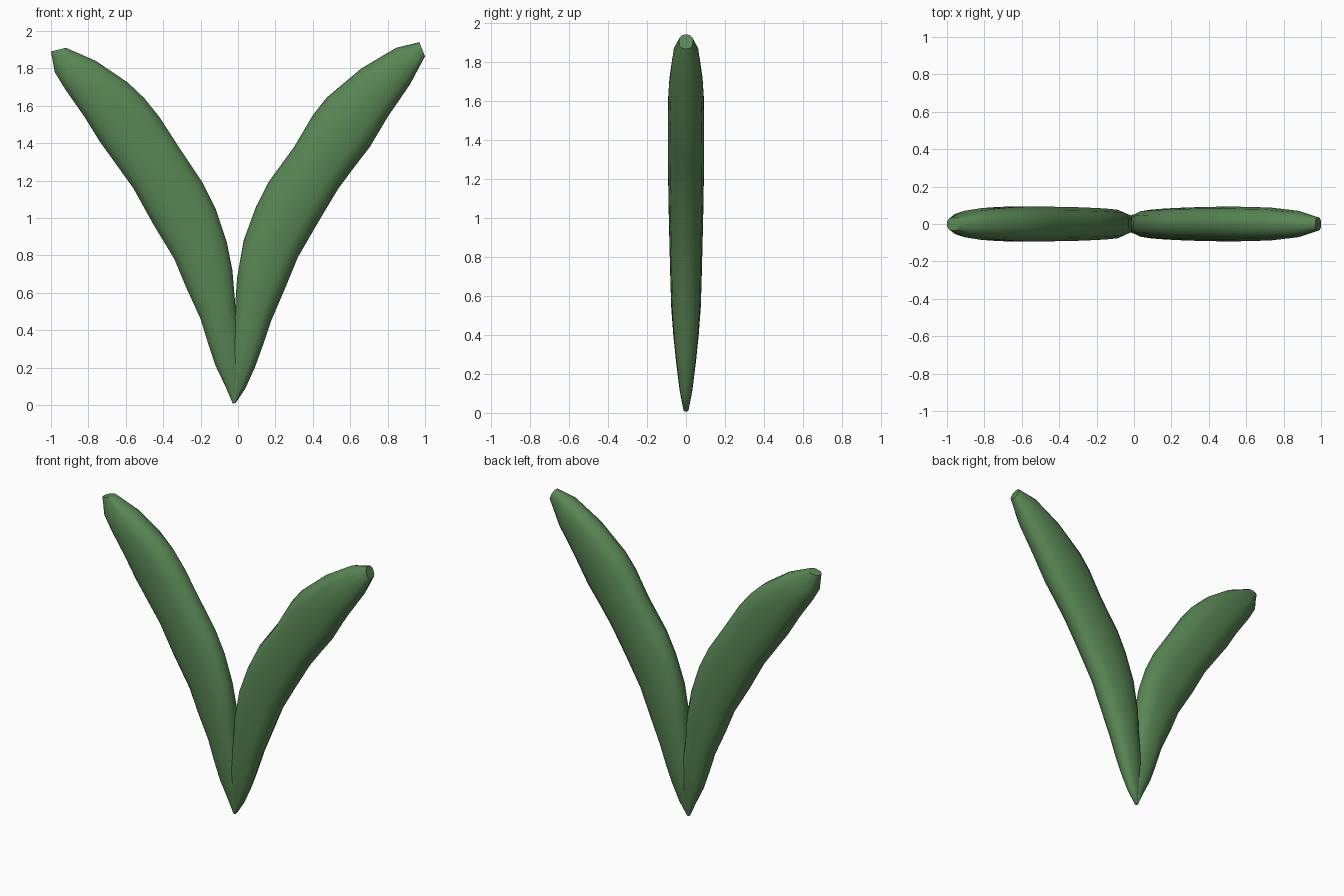
import bpy, bmesh, math

SIDES = 12
green = bpy.data.materials.new("leaf_green")
green.diffuse_color = (0.10, 0.24, 0.09, 1)


def section(phase, power=2.5):
    """Rounded-box section, scaled to fill -1..1 both ways."""
    pts = []
    for i in range(SIDES):
        a = 2 * math.pi * (i + phase) / SIDES
        c, s = math.cos(a), math.sin(a)
        pts.append((math.copysign(abs(c) ** (2 / power), c),
                    math.copysign(abs(s) ** (2 / power), s)))
    mu = max(abs(p[0]) for p in pts)
    mv = max(abs(p[1]) for p in pts)
    return [(u / mu, v / mv) for u, v in pts]


def leaf(name, rings, phase):
    """Loft rings given as outer x, outer z, inner x, inner z, half thickness."""
    bm = bmesh.new()
    loops = []
    for ox, oz, ix, iz, t in rings:
        cx, cz, dx, dz = (ox + ix) / 2, (oz + iz) / 2, (ox - ix) / 2, (oz - iz) / 2
        loops.append([bm.verts.new((cx + dx * u, t * v, cz + dz * u))
                      for u, v in section(phase)])
    for a, b in zip(loops, loops[1:]):
        for i in range(SIDES):
            j = (i + 1) % SIDES
            bm.faces.new((a[i], a[j], b[j], b[i]))
    bm.faces.new(loops[0])
    bm.faces.new(loops[-1])
    bmesh.ops.recalc_face_normals(bm, faces=bm.faces)
    me = bpy.data.meshes.new(name)
    bm.to_mesh(me)
    bm.free()
    me.materials.append(green)
    ob = bpy.data.objects.new(name, me)
    bpy.context.collection.objects.link(ob)
    bpy.ops.object.select_all(action='DESELECT')
    ob.select_set(True)
    bpy.context.view_layer.objects.active = ob
    bpy.ops.object.shade_smooth_by_angle(angle=math.radians(50))


# Left leaf, from tip to base
leaf("left_leaf", [
    (-1.00, 1.89, -0.92, 1.91, .035),
    (-0.98, 1.78, -0.76, 1.84, .070),
    (-0.925, 1.69, -0.59, 1.725, .085),
    (-0.82, 1.54, -0.50, 1.64, .092),
    (-0.74, 1.41, -0.42, 1.54, .093),
    (-0.56, 1.16, -0.31, 1.37, .092),
    (-0.455, 0.97, -0.19, 1.19, .089),
    (-0.34, 0.78, -0.12, 1.05, .085),
    (-0.28, 0.635, -0.06, 0.87, .081),
    (-0.20, 0.46, -0.03, 0.72, .076),
    (-0.16, 0.33, -0.015, 0.54, .065),
    (-0.12, 0.21, 0.015, 0.34, .050),
    (-0.065, 0.095, 0.02, 0.16, .033),
    (-0.028, 0.008, -0.015, 0.012, .012),
], 0.5)

# Right leaf, from tip to base
leaf("right_leaf", [
    (1.00, 1.865, 0.97, 1.94, .036),
    (0.92, 1.715, 0.845, 1.91, .070),
    (0.80, 1.54, 0.66, 1.80, .088),
    (0.705, 1.38, 0.475, 1.645, .092),
    (0.62, 1.27, 0.40, 1.55, .093),
    (0.535, 1.155, 0.30, 1.38, .092),
    (0.43, 0.98, 0.165, 1.195, .089),
    (0.32, 0.79, 0.096, 1.06, .085),
    (0.25, 0.62, 0.03, 0.88, .081),
    (0.175, 0.445, -0.005, 0.68, .076),
    (0.13, 0.31, -0.016, 0.52, .065),
    (0.09, 0.20, -0.05, 0.33, .050),
    (0.04, 0.09, -0.05, 0.15, .033),
    (-0.012, 0.012, -0.025, 0.008, .012),
], 0)
